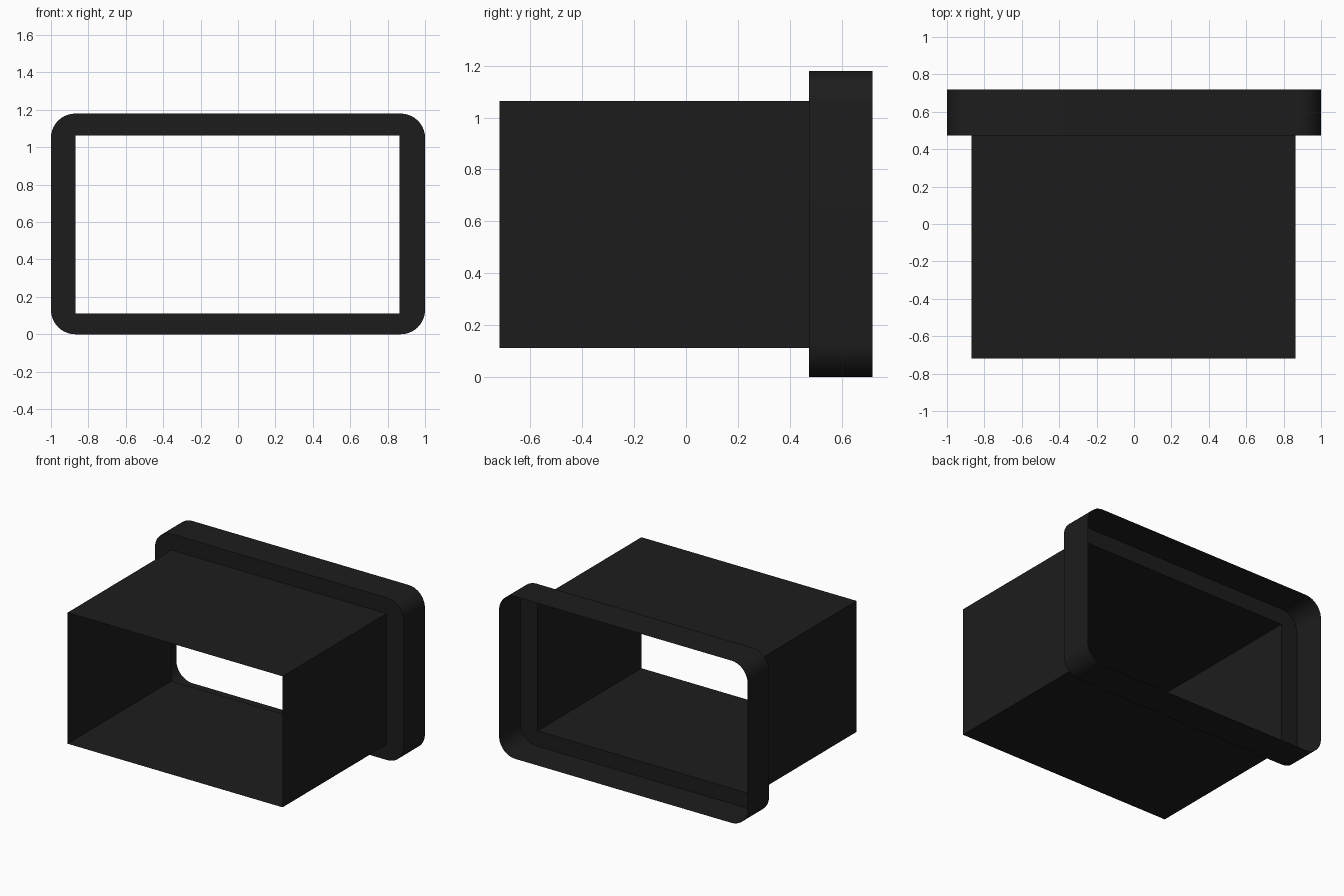
import bpy, bmesh
from math import sin, cos, pi

if "Cube" in bpy.data.objects:
    bpy.data.objects.remove(bpy.data.objects["Cube"])

Y_FRONT, Y_STEP, Y_BACK = -0.72, 0.474, 0.72
X0, X1, Z0, Z1 = -0.868, 0.863, 0.111, 1.064   # sleeve section
W, H, R, SEG = 1.0, 1.18, 0.13, 10             # flange half width, height, corner

black = bpy.data.materials.new("black")
black.diffuse_color = (0.012, 0.012, 0.012, 1)
black.use_nodes = True
black.node_tree.nodes["Principled BSDF"].inputs["Base Color"].default_value = black.diffuse_color


def ring(bm, pts, y):
    return [bm.verts.new((x, y, z)) for x, z in pts]


def wall(bm, a, b):
    for i in range(len(a)):
        j = (i + 1) % len(a)
        bm.faces.new((a[i], a[j], b[j], b[i]))


def finish(bm, name):
    me = bpy.data.meshes.new(name)
    bm.to_mesh(me)
    bm.free()
    me.materials.append(black)
    ob = bpy.data.objects.new(name, me)
    bpy.context.collection.objects.link(ob)
    bpy.ops.object.select_all(action='DESELECT')
    ob.select_set(True)
    bpy.context.view_layer.objects.active = ob
    bpy.ops.object.shade_smooth_by_angle(angle=pi / 6)


# Both loops run counterclockwise seen from the front, from the upper right corner
inner = [(X1, Z1), (X0, Z1), (X0, Z0), (X1, Z0)]
centres = [(W - R, H - R), (R - W, H - R), (R - W, R), (W - R, R)]
outer = [(cx + R * cos((q + k / SEG) * pi / 2), cz + R * sin((q + k / SEG) * pi / 2))
         for q, (cx, cz) in enumerate(centres) for k in range(SEG + 1)]

# Open rectangular sleeve of thin sheet
bm = bmesh.new()
wall(bm, ring(bm, inner, Y_FRONT), ring(bm, inner, Y_STEP))
finish(bm, "sleeve")

# Rounded collar: rim wall plus the step plate around the sleeve opening
bm = bmesh.new()
rim = ring(bm, outer, Y_STEP)
wall(bm, rim, ring(bm, outer, Y_BACK))
hole = ring(bm, inner, Y_STEP)
n = SEG + 1
for q in range(4):
    for k in range(SEG):
        bm.faces.new((hole[q], rim[q * n + k], rim[q * n + k + 1]))
    bm.faces.new((hole[q], rim[q * n + SEG], rim[(q + 1) * n % (4 * n)], hole[(q + 1) % 4]))
bmesh.ops.recalc_face_normals(bm, faces=bm.faces)
finish(bm, "collar")
